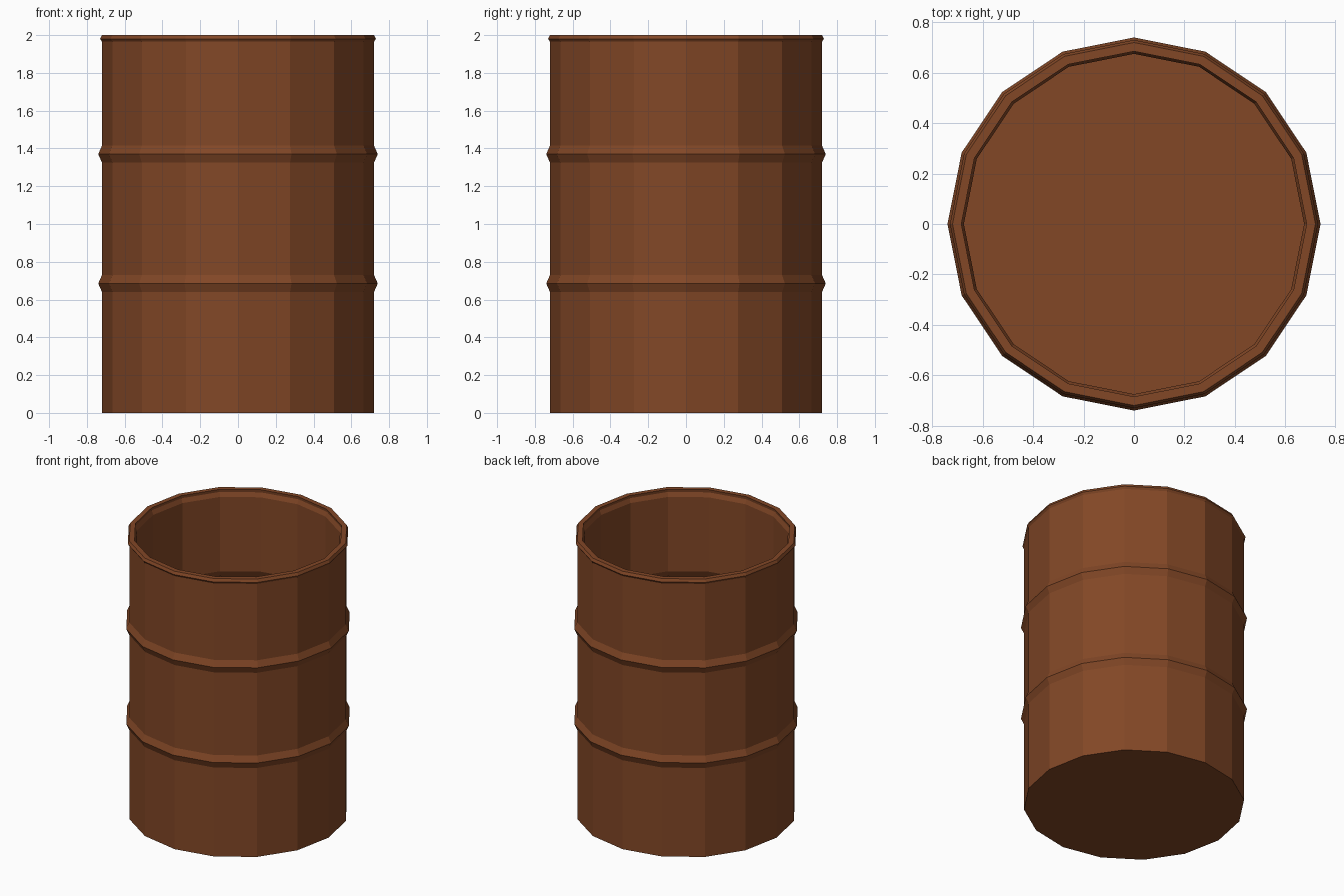
import bpy, bmesh, math

if "Cube" in bpy.data.objects:
    bpy.data.objects.remove(bpy.data.objects["Cube"])

SIDES = 16
rust = bpy.data.materials.new("rusty brown")
rust.diffuse_color = (0.223, 0.063, 0.0194, 1)
rust.use_nodes = True
rust.node_tree.nodes["Principled BSDF"].inputs["Base Color"].default_value = rust.diffuse_color

# Outer wall with two rolled ribs and a lip, then the inner wall following it
outer = [(0.72, 0), (0.72, 0.64), (0.74, 0.685), (0.72, 0.73),
         (0.72, 1.325), (0.74, 1.37), (0.72, 1.415),
         (0.72, 1.965), (0.73, 1.98), (0.72, 2.0)]
inner = [(0.685, 2.0), (0.688, 1.98), (0.675, 1.95),
         (0.675, 1.415), (0.695, 1.37), (0.675, 1.325),
         (0.675, 0.73), (0.695, 0.685), (0.675, 0.64), (0.675, 0.04)]

# Barrel: revolve the profile, closing the underside and the inner floor
bm = bmesh.new()
rings = []
for r, z in outer + inner:
    rings.append([bm.verts.new((r * math.cos(2 * math.pi * i / SIDES),
                                r * math.sin(2 * math.pi * i / SIDES), z))
                  for i in range(SIDES)])
for a, b in zip(rings, rings[1:]):
    for i in range(SIDES):
        j = (i + 1) % SIDES
        bm.faces.new((a[i], a[j], b[j], b[i]))
bm.faces.new(rings[0][::-1])
bm.faces.new(rings[-1])
bmesh.ops.recalc_face_normals(bm, faces=bm.faces)

mesh = bpy.data.meshes.new("barrel")
bm.to_mesh(mesh)
bm.free()
mesh.materials.append(rust)
bpy.context.collection.objects.link(bpy.data.objects.new("barrel", mesh))
